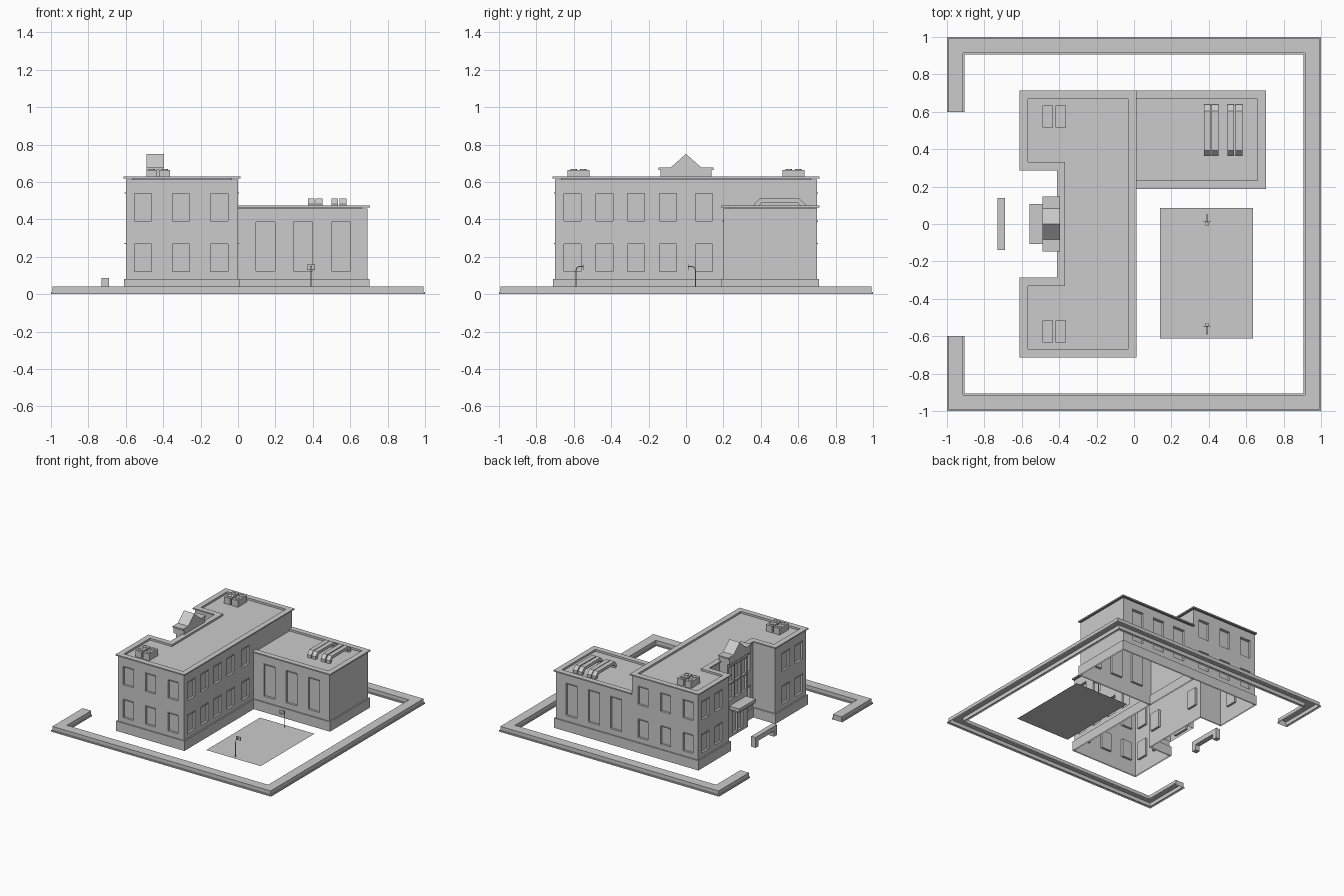
import bpy, bmesh, math
from mathutils import Vector

if "Cube" in bpy.data.objects:
    bpy.data.objects.remove(bpy.data.objects["Cube"])


def finish(name, bm):
    me = bpy.data.meshes.new(name)
    bm.to_mesh(me)
    bm.free()
    ob = bpy.data.objects.new(name, me)
    bpy.context.collection.objects.link(ob)
    return ob


def add_box(bm, x0, x1, y0, y1, z0, z1):
    v = bmesh.ops.create_cube(bm, size=1)["verts"]
    for p in v:
        p.co = ((x0 + x1) / 2 + p.co.x * (x1 - x0),
                (y0 + y1) / 2 + p.co.y * (y1 - y0),
                (z0 + z1) / 2 + p.co.z * (z1 - z0))


def prism(bm, profile, axis_lo, axis_hi):
    """Extrude a (y, z) profile along x."""
    f = bm.faces.new([bm.verts.new((axis_lo, y, z)) for y, z in profile])
    r = bmesh.ops.extrude_face_region(bm, geom=[f])
    for e in r["geom"]:
        if isinstance(e, bmesh.types.BMVert):
            e.co.x = axis_hi
    bmesh.ops.recalc_face_normals(bm, faces=bm.faces[:])


def sweep(name, path, profile, closed=True):
    """Run an (outward offset, z) profile along a counter-clockwise path."""
    bm = bmesh.new()
    pts = [Vector(p) for p in path]
    n = len(pts)
    rings = []
    for i, p in enumerate(pts):
        dirs = []
        if closed or i > 0:
            dirs.append((p - pts[i - 1]).normalized())
        if closed or i < n - 1:
            dirs.append((pts[(i + 1) % n] - p).normalized())
        m = sum((Vector((d.y, -d.x)) for d in dirs), Vector((0, 0)))
        if len(dirs) == 2:
            m /= 1 + dirs[0].dot(dirs[1])
        rings.append([bm.verts.new((p.x + m.x * o, p.y + m.y * o, z)) for o, z in profile])
    for i in range(n if closed else n - 1):
        a, b = rings[i], rings[(i + 1) % n]
        for k in range(len(profile) - 1):
            bm.faces.new((a[k], b[k], b[k + 1], a[k + 1]))
    if not closed:
        bm.faces.new(rings[0])
        bm.faces.new(rings[-1][::-1])
    return finish(name, bm)


def wall(bm, p0, p1, height, holes=(), depth=0.018):
    """Wall with recessed windows; holes are (world coord, width, z0, z1)."""
    p0, p1 = Vector(p0), Vector(p1)
    d = (p1 - p0).normalized()
    out = Vector((d.y, -d.x))
    ax = 0 if abs(d.x) > 0.5 else 1
    rects = []
    for c, w, z0, z1 in holes:
        s = (c - p0[ax]) * d[ax]
        rects.append((s - w / 2, s + w / 2, z0, z1))
    ss = sorted({0, (p1 - p0).length, *[r[0] for r in rects], *[r[1] for r in rects]})
    zs = sorted({0, height, *[r[2] for r in rects], *[r[3] for r in rects]})

    def v(s, z, o=0):
        q = p0 + d * s + out * o
        return bm.verts.new((q.x, q.y, z))

    def corners(a, b, c, e, o=0):
        return [v(a, c, o), v(b, c, o), v(b, e, o), v(a, e, o)]

    for a, b in zip(ss, ss[1:]):
        for c, e in zip(zs, zs[1:]):
            sm, zm = (a + b) / 2, (c + e) / 2
            if not any(r[0] < sm < r[1] and r[2] < zm < r[3] for r in rects):
                bm.faces.new(corners(a, b, c, e))
    for r in rects:
        A, B = corners(*r), corners(*r, -depth)
        bm.faces.new(B)
        for i in range(4):
            j = (i + 1) % 4
            bm.faces.new((A[i], A[j], B[j], B[i]))
        # thin lintel above the opening
        q0, q1 = p0 + d * r[0], p0 + d * r[1] + out * 0.006
        add_box(bm, min(q0.x, q1.x), max(q0.x, q1.x), min(q0.y, q1.y), max(q0.y, q1.y),
                r[3], r[3] + 0.006)


def block(name, path, height, holes, closed=True):
    """Building shell, open underneath, with a flat roof."""
    bm = bmesh.new()
    n = len(path)
    for i in range(n if closed else n - 1):
        wall(bm, path[i], path[(i + 1) % n], height, holes.get(i, ()))
    bm.faces.new([bm.verts.new((x, y, height)) for x, y in path])
    bmesh.ops.remove_doubles(bm, verts=bm.verts[:], dist=1e-5)
    return finish(name, bm)


def two_rows(centres):
    return [(c, 0.092, z, z + 0.148) for c in centres for z in (0.12, 0.39)]


# main block and side wing
main = [(-.6, -.7), (0, -.7), (0, .7), (-.6, .7), (-.6, .3), (-.4, .3), (-.4, -.3), (-.6, -.3)]
ends = two_rows([-.508, -.305, -.10])
block("main_block", main, 0.612, {
    0: ends, 2: ends,
    1: two_rows([-.607, -.436, -.267, -.096, .096]),
    3: two_rows([.607, .436]), 7: two_rows([-.607, -.436]),
    5: two_rows([.215, -.215])})
wing = [(0, .2), (.693, .2), (.693, .7), (0, .7)]
tall = [(c, 0.102, 0.125, 0.387) for c in (.146, .347, .55)]
block("side_wing", wing, 0.457, {0: tall, 2: tall}, closed=False)

# plinths and roof lips
for label, path, top, closed in (("main", main, .612, True), ("wing", wing, .457, False)):
    sweep(label + "_plinth", path, [(.01, 0), (.01, .08), (0, .08)], closed)
    sweep(label + "_roof_lip", path,
          [(0, top + .006), (.013, top + .006), (.013, top + .016),
           (-.032, top + .016), (-.032, top)], closed)

# entrance bay with tall glazing and door
bay = [(-.4, .135), (-.47, .135), (-.47, -.135), (-.4, -.135)]
block("entrance_bay", bay, 0.62, {
    1: [(c, .065, z, z + .13) for c in (-.08, 0, .08) for z in (.31, .45)]
       + [(c, .065, .02, .2) for c in (-.035, .035)]}, closed=False)

# stepped gable over the entrance
bm = bmesh.new()
prism(bm, [(-.135, .615), (.135, .615), (.135, .665), (.148, .665), (.148, .677), (.082, .677),
           (0, .75), (-.082, .677), (-.148, .677), (-.148, .665), (-.135, .665)], -.49, -.395)
finish("entrance_gable", bm)

# canopy over the door
bm = bmesh.new()
add_box(bm, -.56, -.465, -.108, .108, .235, .262)
add_box(bm, -.55, -.465, -.098, .098, .222, .235)
finish("door_canopy", bm)

# bench in front of the entrance
bm = bmesh.new()
add_box(bm, -.73, -.69, -.10, .10, .045, .085)
for s in (-1, 1):
    add_box(bm, -.73, -.69, min(s * .1, s * .14), max(s * .1, s * .14), 0, .085)
finish("bench", bm)

# rooftop cooling units with round fans
bm = bmesh.new()
for s in (-1, 1):
    for x in (-.462, -.391):
        add_box(bm, x - .028, x + .028, s * .575 - .058, s * .575 + .058, .612, .665)
        for dy in (-.026, .026):
            r = bmesh.ops.create_cone(bm, cap_ends=True, segments=16, radius1=.017,
                                      radius2=.017, depth=.006)
            bmesh.ops.translate(bm, verts=r["verts"], vec=(x, s * .575 + dy, .667))
finish("cooling_units", bm)

# bent air ducts on the wing roof
bm = bmesh.new()
for x in (.392, .433, .517, .561):
    prism(bm, [(.365, .457), (.365, .482), (.393, .511), (.605, .511), (.638, .482), (.638, .457),
               (.612, .457), (.612, .472), (.597, .487), (.403, .487), (.39, .472), (.39, .457)],
          x - .018, x + .018)
finish("roof_ducts", bm)

# ball court
bm = bmesh.new()
bm.faces.new([bm.verts.new(p) for p in
              ((.14, -.612, .005), (.635, -.612, .005), (.635, .085, .005), (.14, .085, .005))])
finish("ball_court", bm)

# hoops: bent pole, backboard and ring
for i, (y, s) in enumerate(((-.588, 1), (.05, -1))):
    cu = bpy.data.curves.new("hoop_pole", "CURVE")
    cu.dimensions = "3D"
    cu.bevel_depth = .003
    cu.bevel_resolution = 1
    cu.use_fill_caps = True
    sp = cu.splines.new("POLY")
    pts = [(0, .003), (0, .13), (.006, .143), (.018, .148), (.038, .148)]
    sp.points.add(len(pts) - 1)
    for p, (dy, z) in zip(sp.points, pts):
        p.co = (.39, y + s * dy, z, 1)
    bpy.context.collection.objects.link(bpy.data.objects.new(f"hoop_pole_{i}", cu))
    bm = bmesh.new()
    add_box(bm, .369, .411, y + s * .038 - .0015, y + s * .038 + .0015, .13, .159)
    finish(f"hoop_backboard_{i}", bm)
    bpy.ops.mesh.primitive_torus_add(location=(.39, y + s * .05, .137), major_radius=.009,
                                     minor_radius=.0012, major_segments=12, minor_segments=4)
    bpy.context.object.name = f"hoop_ring_{i}"

# boundary wall with a gap at the entrance side
sweep("boundary_wall",
      [(-.953, -.6), (-.953, -.953), (.953, -.953), (.953, .953), (-.953, .953), (-.953, .6)],
      [(.047, 0), (.047, .011), (.039, .011), (.039, .042),
       (-.039, .042), (-.039, .011), (-.047, .011), (-.047, 0)], closed=False)
